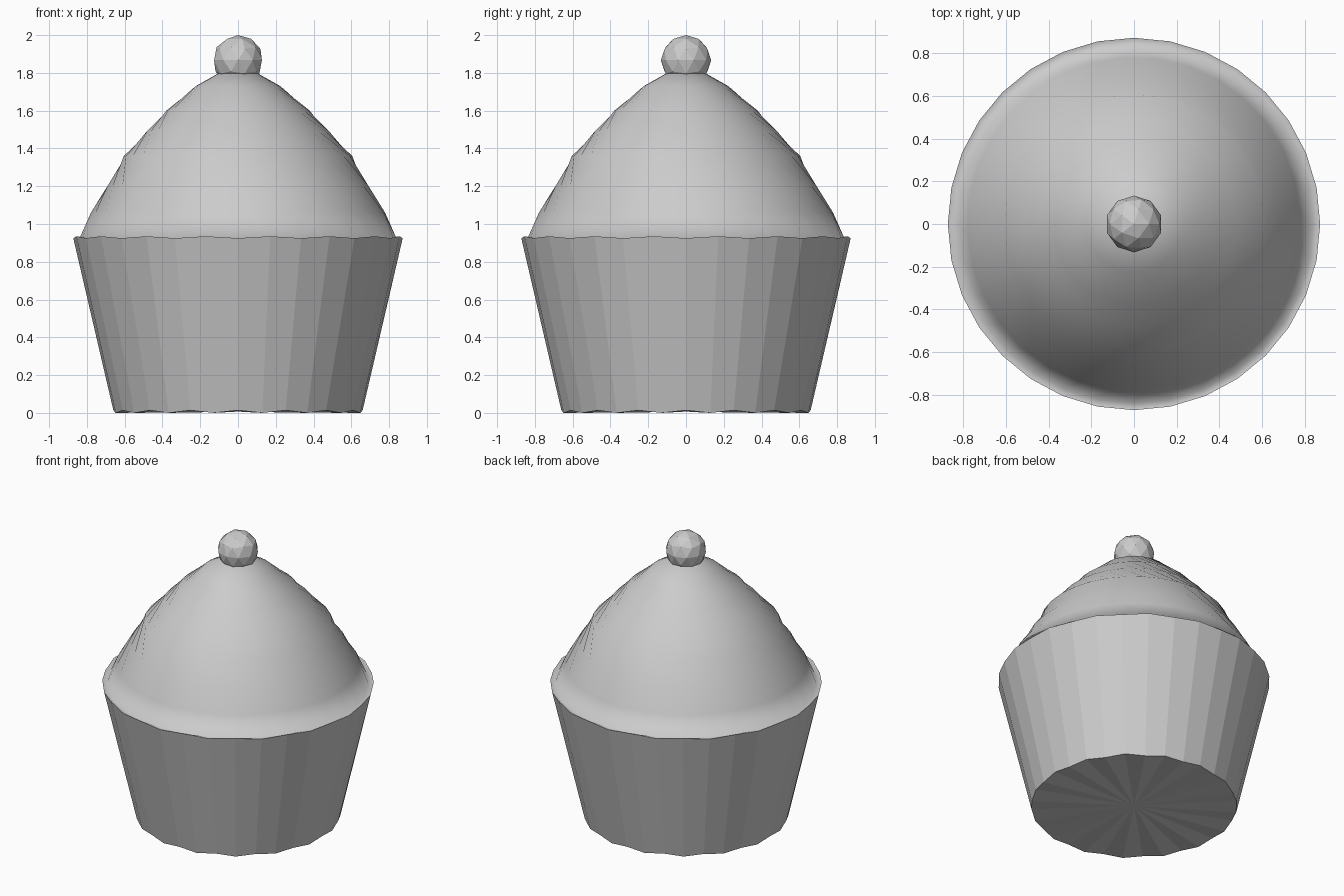
import bpy
import bmesh
from math import sin, cos, pi, radians

SEGMENTS = 32

default = bpy.data.objects.get("Cube")
if default:
    bpy.data.objects.remove(default, do_unlink=True)

# Single plain grey material
grey = bpy.data.materials.new("plain grey")
grey.use_nodes = True
colour = (0.6, 0.6, 0.6, 1)
grey.diffuse_color = colour
grey.node_tree.nodes["Principled BSDF"].inputs["Base Color"].default_value = colour


def make_object(name, bm, smooth):
    bmesh.ops.recalc_face_normals(bm, faces=bm.faces)
    for face in bm.faces:
        face.smooth = smooth
    mesh = bpy.data.meshes.new(name)
    bm.to_mesh(mesh)
    bm.free()
    mesh.materials.append(grey)
    obj = bpy.data.objects.new(name, mesh)
    bpy.context.collection.objects.link(obj)
    return obj


def add_ring(bm, radius, z, turn=0, wave=0):
    """Ring of points; wave raises and lowers alternate points."""
    ring = []
    for i in range(SEGMENTS):
        a = 2 * pi * i / SEGMENTS + radians(turn)
        lift = wave if i % 2 == 0 else -wave
        ring.append(bm.verts.new((radius * cos(a), radius * sin(a), z + lift)))
    return ring


def bridge(bm, lower, upper):
    for i in range(SEGMENTS):
        j = (i + 1) % SEGMENTS
        bm.faces.new((lower[i], lower[j], upper[j], upper[i]))


# Pleated paper wrapper with a closed base
bm = bmesh.new()
bottom = add_ring(bm, 0.66, 0.007, wave=0.007)
top = add_ring(bm, 0.872, 0.93, wave=-0.005)
bridge(bm, bottom, top)
centre = bm.verts.new((0, 0, 0.007))
for i in range(SEGMENTS):
    bm.faces.new((centre, bottom[(i + 1) % SEGMENTS], bottom[i]))
make_object("wrapper", bm, False)

# Frosting: each ring is turned clockwise to make the swirl
profile = [  # radius, height, turn
    (0.872, 0.93, 0), (0.84, 0.922, 0), (0.78, 1.06, -8),
    (0.695, 1.2, -28), (0.605, 1.36, -56), (0.485, 1.49, -84),
    (0.38, 1.6, -112), (0.225, 1.73, -140), (0.1, 1.8, -160),
]
bm = bmesh.new()
rings = [add_ring(bm, r, z, turn, -0.005 if n == 0 else 0)
         for n, (r, z, turn) in enumerate(profile)]
for lower, upper in zip(rings, rings[1:]):
    bridge(bm, lower, upper)
bm.faces.new(rings[-1])
make_object("frosting", bm, True)

# Faceted cherry
bm = bmesh.new()
bmesh.ops.create_icosphere(bm, subdivisions=2, radius=0.133)
cherry = make_object("cherry", bm, False)
cherry.location.z = 1.867
